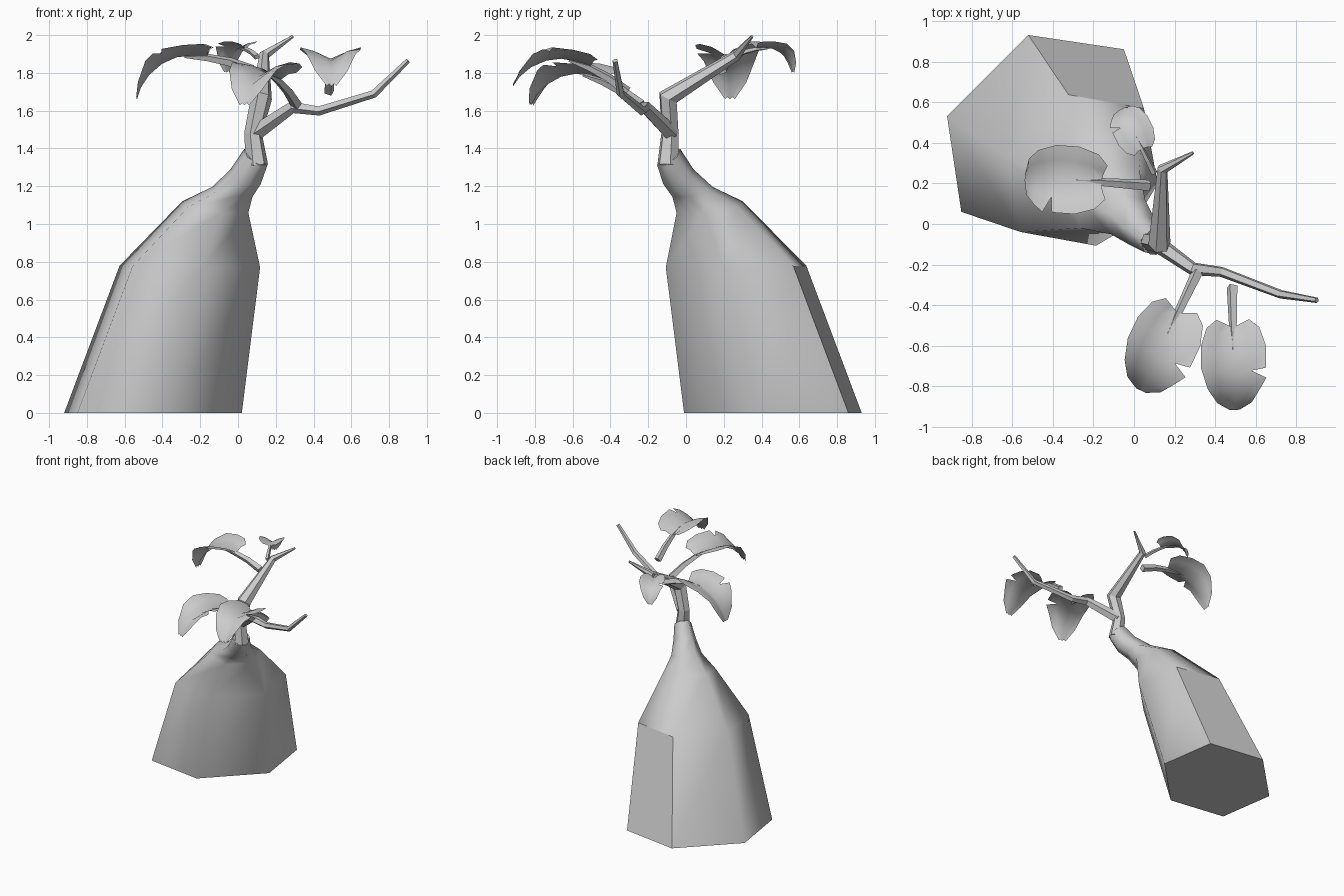
import bpy
from math import sin, cos, pi, radians, atan2
from mathutils import Vector, Matrix

if "Cube" in bpy.data.objects:
    bpy.data.objects.remove(bpy.data.objects["Cube"])


def make(name, verts, faces, smooth=False):
    me = bpy.data.meshes.new(name)
    me.from_pydata([tuple(v) for v in verts], [], faces)
    me.update()
    ob = bpy.data.objects.new(name, me)
    bpy.context.collection.objects.link(ob)
    for p in me.polygons:
        p.use_smooth = smooth
    return ob


def skin(rings):
    """Faces joining a list of equal rings, capped at both ends."""
    n = len(rings[0])
    verts = [v for r in rings for v in r]
    faces = [(i*n + k, i*n + (k+1) % n, (i+1)*n + (k+1) % n, (i+1)*n + k)
             for i in range(len(rings) - 1) for k in range(n)]
    faces.append(tuple(reversed(range(n))))
    faces.append(tuple(range(len(verts) - n, len(verts))))
    return verts, faces


def tube_rings(path, n):
    """Rings along a path of (x, y, z, radius)."""
    pts = [Vector(p[:3]) for p in path]
    rings, side = [], Vector((1, 0.2, 0.1))
    for i, p in enumerate(pts):
        t = Vector()
        if i > 0:
            t += (p - pts[i-1]).normalized()
        if i < len(pts) - 1:
            t += (pts[i+1] - p).normalized()
        t.normalize()
        side = (side - t * side.dot(t)).normalized()
        up = t.cross(side)
        r = path[i][3]
        rings.append([p + side * r * cos(2*pi*k/n) + up * r * sin(2*pi*k/n)
                      for k in range(n)])
    return rings


# Swollen leaning trunk: six-sided rings (centre, radii across/along lean, tilt)
E1, E2 = Vector((1, 1, 0)).normalized(), Vector((-1, 1, 0)).normalized()
PROFILE = [
    (-0.45, 0.46, 0.00, 0.566, 0.441, 0.0),
    (-0.255, 0.265, 0.775, 0.43, 0.359, 0.005),
    (-0.12, 0.125, 1.09, 0.205, 0.167, 0.035),
    (-0.03, 0.035, 1.17, 0.12, 0.105, 0.03),
    (0.04, -0.04, 1.25, 0.088, 0.08, 0.045),
    (0.095, -0.092, 1.355, 0.065, 0.062, 0.05),
]
rings = []
for cx, cy, cz, r1, r2, dz in PROFILE:
    rings.append([Vector((cx, cy, cz)) + E1 * r1 * cos(k*pi/3)
                  + E2 * r2 * sin(k*pi/3) + Vector((0, 0, dz * sin(k*pi/3)))
                  for k in range(6)])
trunk = make("trunk", *skin(rings), smooth=True)
for i in (0, len(trunk.data.polygons) - 1, len(trunk.data.polygons) - 2):
    trunk.data.polygons[i].use_smooth = False

# Faceted branches
BRANCHES = {
    "main_branch": (6, [(0.10, -0.095, 1.31, 0.06), (0.08, -0.085, 1.48, 0.048),
                        (0.125, -0.095, 1.67, 0.056), (0.14, 0.27, 1.895, 0.028),
                        (0.29, 0.35, 1.993, 0.008)]),
    "side_branch": (5, [(0.09, -0.08, 1.48, 0.045), (0.29, -0.22, 1.62, 0.034),
                        (0.43, -0.235, 1.60, 0.026), (0.72, -0.345, 1.69, 0.022),
                        (0.90, -0.375, 1.865, 0.014)]),
}
for name, (n, path) in BRANCHES.items():
    make(name, *skin(tube_rings(path, n)))

# Leaf rows: midrib u, midrib height, edge u, edge half-width, edge height
ROWS = [
    (0.20, 0.130, 0.16, 0.08, 0.170),
    (0.27, 0.160, 0.20, 0.13, 0.200),
    (0.35, 0.175, 0.29, 0.16, 0.222),
    (0.43, 0.165, 0.40, 0.16, 0.235),
    (0.51, 0.130, 0.50, 0.13, 0.200),
    (0.57, 0.080, 0.57, 0.085, 0.11),
    (0.605, 0.03, 0.605, 0.025, 0.03),
]


def leaf(name, start, direction, pitch, scale):
    mat = (Matrix.Translation(start)
           @ Matrix.Rotation(atan2(direction[1], direction[0]), 4, 'Z')
           @ Matrix.Rotation(radians(-pitch), 4, 'Y') @ Matrix.Scale(scale, 4))
    verts, faces = [], []
    for mu, mw, eu, ev, ew in ROWS:
        mid = Vector((mu, 0, mw))
        for s in (1, -1):
            edge = Vector((eu, ev * s, ew))
            half = mid.lerp(edge, 0.55) + Vector((0, 0, 0.012))
            verts += [edge, half, mid] if s == 1 else [half, edge]
    # Slit in the left margin
    slit = len(verts)
    verts.append(verts[15] + Vector((0.05, 0, -0.01)))
    for i in range(len(ROWS) - 1):
        for c in range(4):
            a = i*5 + c
            first = slit if a == 15 else a
            faces.append((first, a + 5, a + 6, a + 1))
    make(name + "_blade", [mat @ v for v in verts], faces, smooth=True)
    # Stalk running into the midrib
    stalk = [(0, 0, 0, 0.028), (0.10, 0, 0.075, 0.024),
             (0.20, 0, 0.128, 0.02), (0.31, 0, 0.165, 0.006)]
    sv, sf = skin(tube_rings(stalk, 4))
    make(name + "_stalk", [mat @ v for v in sv], sf)


leaf("front_leaf", (0.31, -0.24, 1.63), (-0.28, -0.59), -3, 1.06)
leaf("loose_leaf", (0.483, -0.31, 1.70), (0.02, -1), 0, 1.0)
leaf("large_back_leaf", (0.075, 0.19, 1.815), (-1, 0.07), -17, 1.04)
leaf("small_back_leaf", (0.10, 0.25, 1.885), (-0.45, 0.9), -16, 0.6)
